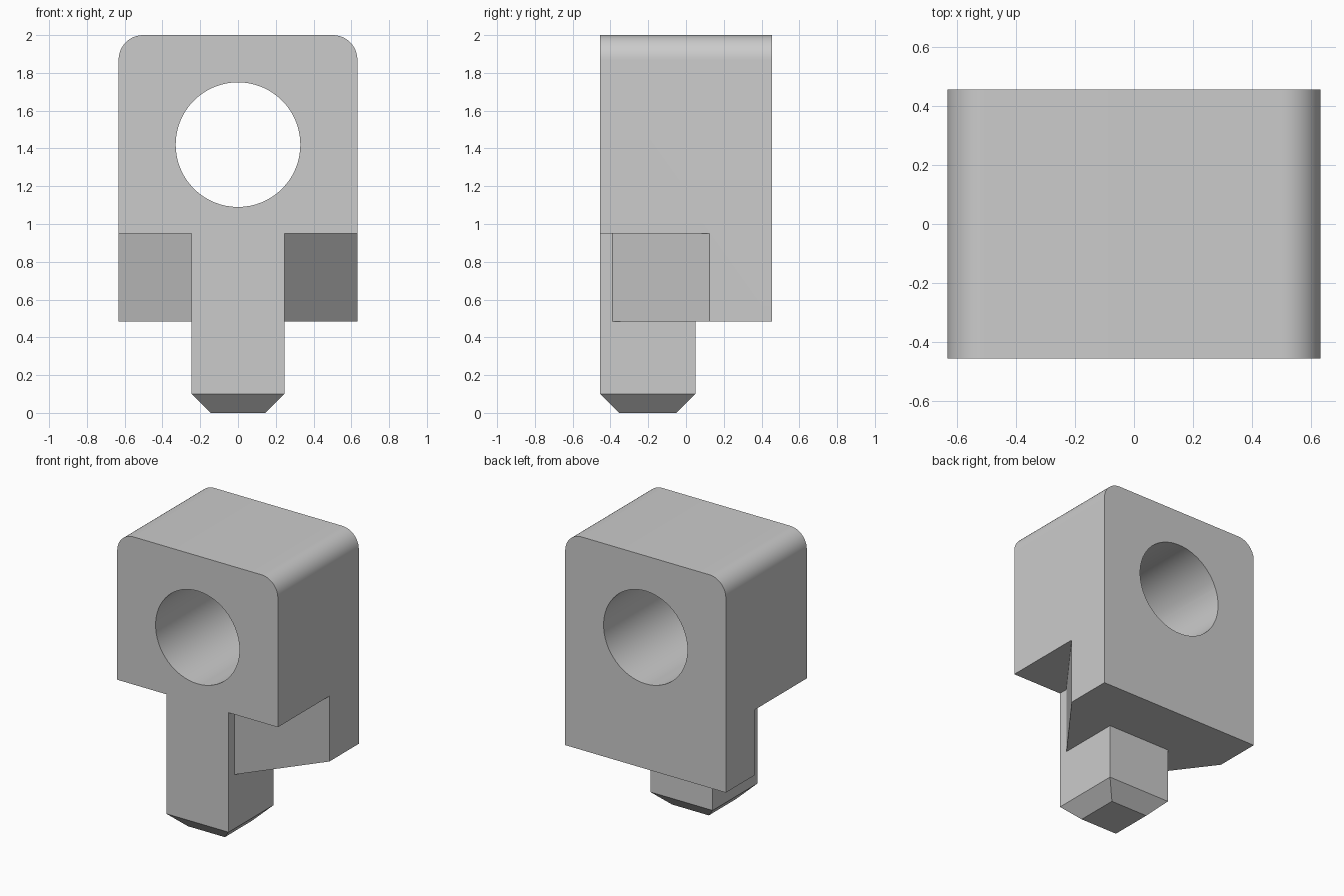
import bpy, bmesh, math
from mathutils import Vector

cube = bpy.data.objects.get("Cube")
if cube:
    bpy.data.objects.remove(cube, do_unlink=True)

grey = bpy.data.materials.new("plain_grey")
grey.use_nodes = True
colour = (0.6, 0.6, 0.6, 1)
grey.diffuse_color = colour
grey.node_tree.nodes["Principled BSDF"].inputs["Base Color"].default_value = colour

W, D, TOP, BASE = 0.632, 0.455, 2.0, 0.485   # half width, half depth, heights
POST_W, POST_BACK, STEP = 0.245, 0.05, 0.95


def prism(name, points, offset):
    """Extrude a planar outline along an offset."""
    bm = bmesh.new()
    face = bm.faces.new([bm.verts.new(p) for p in points])
    grown = bmesh.ops.extrude_face_region(bm, geom=[face])["geom"]
    bmesh.ops.translate(bm, vec=Vector(offset),
                        verts=[g for g in grown if isinstance(g, bmesh.types.BMVert)])
    bmesh.ops.recalc_face_normals(bm, faces=bm.faces)
    mesh = bpy.data.meshes.new(name)
    bm.to_mesh(mesh)
    bm.free()
    mesh.materials.append(grey)
    obj = bpy.data.objects.new(name, mesh)
    bpy.context.collection.objects.link(obj)
    return obj


def combine(target, tool, operation):
    """Apply a boolean and discard the tool object."""
    mod = target.modifiers.new(operation, "BOOLEAN")
    mod.operation, mod.solver, mod.object = operation, "EXACT", tool
    bpy.ops.object.select_all(action="DESELECT")
    target.select_set(True)
    bpy.context.view_layer.objects.active = target
    bpy.ops.object.modifier_apply(modifier=mod.name)
    bpy.data.objects.remove(tool, do_unlink=True)


def arc(cx, cz, r, start, end, steps, y):
    angles = [math.radians(start + (end - start) * i / steps) for i in range(steps + 1)]
    return [(cx + r * math.cos(a), y, cz + r * math.sin(a)) for a in angles]


# Main block with rounded upper corners
R = 0.13
outline = [(-W, -D, BASE), (W, -D, BASE)]
outline += arc(W - R, TOP - R, R, 0, 90, 12, -D)
outline += arc(R - W, TOP - R, R, 90, 180, 12, -D)
block = prism("bored_block", outline, (0, 2 * D, 0))

# Round bore through the block
bore = prism("bore_cutter", arc(0, 1.42, 0.33, 0, 360, 64, -1)[:-1], (0, 2, 0))
combine(block, bore, "DIFFERENCE")

# Slanted notches on both sides of the post
slope = (0.125 + 0.39) / (W - POST_W)
for side in (-1, 1):
    plan = [(POST_W, -0.6), (0.7, -0.6), (0.7, 0.125 + slope * (0.7 - W)), (POST_W, -0.39)]
    notch = prism("notch_cutter", [(side * x, y, 0.3) for x, y in plan], (0, 0, STEP - 0.3))
    combine(block, notch, "DIFFERENCE")

# Square post with a chamfered tip
post = prism("post", [(-POST_W, -D, 0), (POST_W, -D, 0),
                      (POST_W, POST_BACK, 0), (-POST_W, POST_BACK, 0)], (0, 0, 0.7))
bm = bmesh.new()
bm.from_mesh(post.data)
tip = [e for e in bm.edges if all(v.co.z < 0.01 for v in e.verts)]
bmesh.ops.bevel(bm, geom=tip, offset=0.1, segments=1, affect="EDGES")
bm.to_mesh(post.data)
bm.free()
combine(block, post, "UNION")

# Merge coplanar faces, then smooth the bore and rounded corners
bm = bmesh.new()
bm.from_mesh(block.data)
bmesh.ops.remove_doubles(bm, verts=bm.verts, dist=0.0001)
bmesh.ops.dissolve_limit(bm, angle_limit=math.radians(0.5), verts=bm.verts, edges=bm.edges)
bm.to_mesh(block.data)
bm.free()
bpy.ops.object.shade_smooth_by_angle(angle=math.radians(30))
